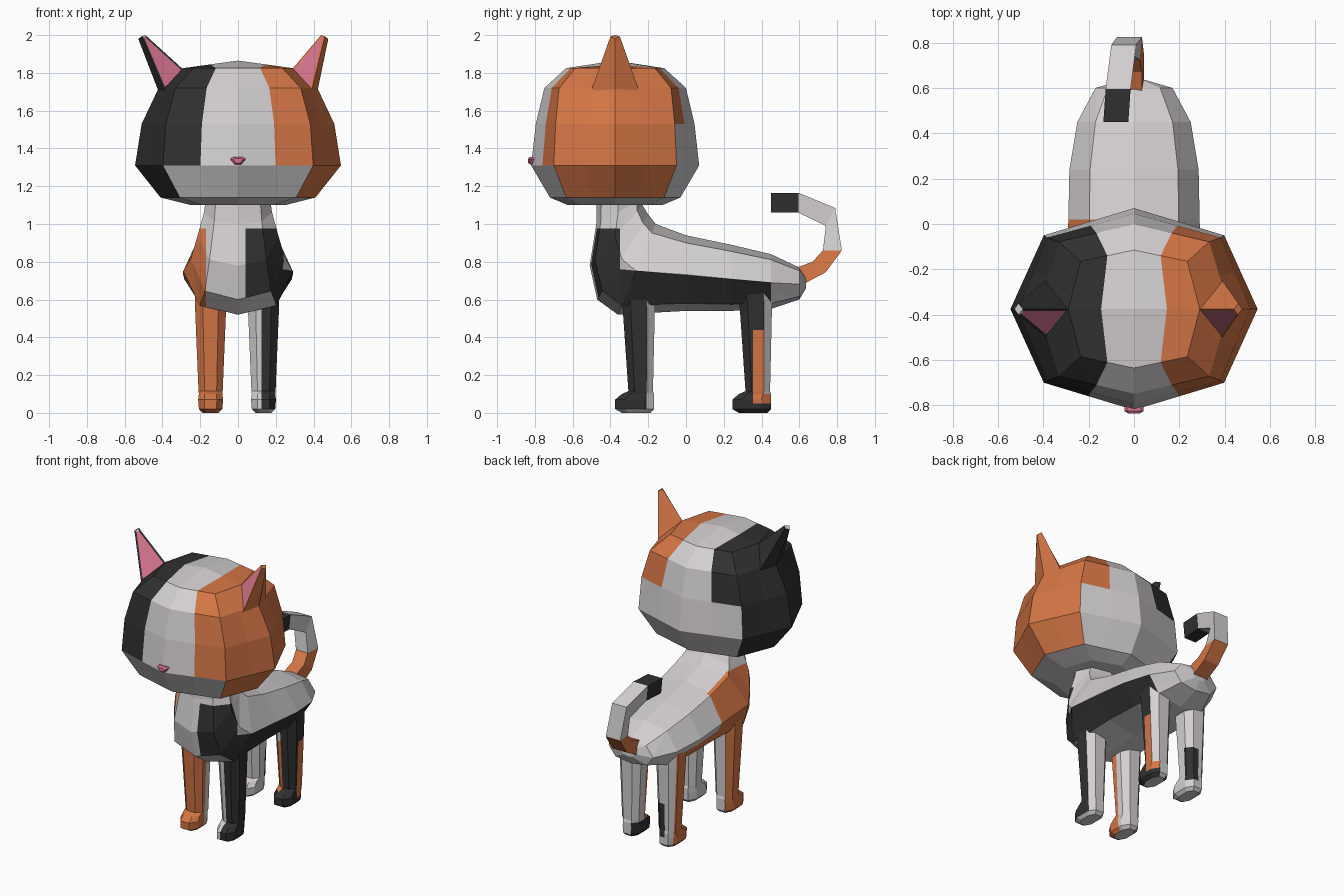
import bpy, bmesh, math
from mathutils import Vector

if "Cube" in bpy.data.objects:
    bpy.data.objects.remove(bpy.data.objects["Cube"])

COLORS = {"white_fur": (0.66, 0.63, 0.64), "black_fur": (0.03, 0.03, 0.03),
          "orange_fur": (0.66, 0.18, 0.06), "pink_skin": (0.70, 0.18, 0.28)}
WHITE, BLACK, ORANGE, PINK = range(4)
MATS = []
for name, c in COLORS.items():
    m = bpy.data.materials.new(name)
    m.diffuse_color = (*c, 1)
    m.use_nodes = True
    m.node_tree.nodes["Principled BSDF"].inputs["Base Color"].default_value = m.diffuse_color
    MATS.append(m)


def loft(rings, caps=(True, True)):
    """Skin a list of equal-length point rings."""
    bm = bmesh.new()
    vs = [[bm.verts.new(p) for p in r] for r in rings]
    n = len(vs[0])
    for a, b in zip(vs, vs[1:]):
        for i in range(n):
            bm.faces.new((a[i], a[(i + 1) % n], b[(i + 1) % n], b[i]))
    if caps[0]:
        bm.faces.new(vs[0])
    if caps[1]:
        bm.faces.new(vs[-1])
    return bm, vs


def cut(bm, *planes):
    """Split faces along planes so colour patches have clean borders."""
    for co, no in planes:
        bmesh.ops.bisect_plane(bm, geom=bm.verts[:] + bm.edges[:] + bm.faces[:],
                               dist=1e-5, plane_co=co, plane_no=no)


def finish(bm, name, rule):
    bmesh.ops.recalc_face_normals(bm, faces=bm.faces[:])
    bm.normal_update()
    for f in bm.faces:
        f.material_index = rule(f.calc_center_median(), f.normal)
    me = bpy.data.meshes.new(name)
    bm.to_mesh(me)
    bm.free()
    for m in MATS:
        me.materials.append(m)
    ob = bpy.data.objects.new(name, me)
    bpy.context.collection.objects.link(ob)
    return ob


X, Y, Z = Vector((1, 0, 0)), Vector((0, 1, 0)), Vector((0, 0, 1))


# Head: eight-sided rings with edge midpoints that carry the colour borders
def head_ring(z, rx, ry, k):
    base = [(0, -1), (k, -k), (1, 0), (k, k), (0, 1), (-k, k), (-1, 0), (-k, -k)]
    pts = []
    for (ax, ay), (bx, by) in zip(base, base[1:] + base[:1]):
        pts += [(ax, ay), ((ax + bx) / 2, (ay + by) / 2)]
    return [(x * rx, -0.375 + y * ry, z) for x, y in pts]


bm, vs = loft([head_ring(*r) for r in (
    (1.10, 0.25, 0.25, 0.75), (1.14, 0.41, 0.345, 0.75), (1.31, 0.545, 0.445, 0.73),
    (1.53, 0.51, 0.42, 0.75), (1.72, 0.42, 0.375, 0.79), (1.825, 0.29, 0.26, 0.81))],
    (True, False))
t = vs[-1]
mid = bm.verts.new((0, -0.375, 1.865))
right = bm.verts.new((0.145, -0.375, 1.845))
left = bm.verts.new((-0.145, -0.375, 1.845))
for q in ((t[0], t[1], right, mid), (t[1], t[2], t[3], t[4], right),
          (t[4], t[5], t[6], t[7], right), (t[7], t[8], mid, right),
          (t[8], t[9], left, mid), (t[9], t[10], t[11], t[12], left),
          (t[12], t[13], t[14], t[15], left), (t[15], t[0], mid, left)):
    bm.faces.new(q)


def head_rule(c, n):
    side = ORANGE if c.x > 0 else BLACK
    if c.z < 1.14:
        return WHITE
    if c.z < 1.31:
        return side if abs(n.x) > 0.5 else WHITE
    if c.z < 1.53 and n.y > 0.6:
        return WHITE
    return side if abs(c.x) > 0.13 else WHITE


finish(bm, "head", head_rule)

# Ears: tapered four-sided spikes with an inset pink inner face
for s, tip, name in ((1, 0.46, "right_ear"), (-1, 0.51, "left_ear")):
    base = [(0.27 * s, -0.375, 1.80), (0.39 * s, -0.50, 1.71),
            (0.42 * s, -0.375, 1.70), (0.39 * s, -0.25, 1.71)]
    top = [((tip - 0.02) * s, -0.375, 2.0), (tip * s, -0.40, 1.993),
           ((tip + 0.018) * s, -0.375, 1.98), (tip * s, -0.35, 1.993)]
    bm, vs = loft([base, top])
    bmesh.ops.recalc_face_normals(bm, faces=bm.faces[:])
    bm.faces.ensure_lookup_table()
    inner = bm.faces[0]
    bmesh.ops.inset_region(bm, faces=[inner], thickness=0.012, use_even_offset=True)
    ic = inner.calc_center_median()
    fur = ORANGE if s > 0 else BLACK
    finish(bm, name, lambda c, n: PINK if (c - ic).length < 1e-4 else
           WHITE if s < 0 and c.z > 1.985 else fur)

# Nose: small flattened wedge
outline = [(-0.042, 1.345), (-0.03, 1.355), (0.03, 1.355), (0.042, 1.345),
           (0.018, 1.315), (-0.018, 1.315)]
bm, vs = loft([[(x, -0.79, z) for x, z in outline],
               [(x, -0.825, z) for x, z in outline],
               [(x * 0.6, -0.836, 1.335 + (z - 1.335) * 0.6) for x, z in outline]])
finish(bm, "nose", lambda c, n: PINK)


# Body: tilting eight-sided sections from the rump up into the neck
def section(ty, tz, by, bz, w):
    prof = [(0, 0), (0.68, 0.1), (1, 0.52), (0.7, 0.9), (0, 1),
            (-0.7, 0.9), (-1, 0.52), (-0.68, 0.1)]
    return [(x * w, ty + (by - ty) * f, tz + (bz - tz) * f) for x, f in prof]


bm, vs = loft([section(*r) for r in (
    (0.635, 0.72, 0.635, 0.66, 0.05), (0.60, 0.77, 0.60, 0.60, 0.17),
    (0.45, 0.84, 0.45, 0.55, 0.25), (0.24, 0.89, 0.24, 0.54, 0.285),
    (0.0, 0.94, 0.0, 0.54, 0.29), (-0.16, 1.0, -0.36, 0.52, 0.29),
    (-0.20, 1.05, -0.47, 0.60, 0.25), (-0.23, 1.10, -0.51, 0.78, 0.215),
    (-0.235, 1.13, -0.475, 1.0, 0.18), (-0.24, 1.2, -0.47, 1.2, 0.16))])


def flank(y):
    return 0.73 - 0.0875 * y


cut(bm, ((0, 0, 0.975), Z), ((0, -0.35, 0), Y), ((0.04, 0, 0), X), ((-0.17, 0, 0), X),
    ((0, 0, 0.73), Vector((0, 0.0875, 1))), ((0, 0, 0.67), Vector((0, 0.0875, 1))),
    ((0, 0.45, 0), Y), ((0, 0.02, 0), Y))


def body_rule(c, n):
    if c.y > 0.45 or n.z < -0.8 or c.z > 0.975:
        return WHITE
    if c.x > 0.04 and (c.z < flank(c.y) or c.y < -0.35):
        return WHITE if n.z < -0.6 and n.y < -0.4 else BLACK
    if c.x < -0.17 and (c.y < 0.02 or c.z < flank(c.y) - 0.06):
        return ORANGE
    return WHITE


finish(bm, "body", body_rule)


# Legs: octagonal columns flaring forward into a paw
def leg(name, cx, y0, cuts, rule):
    rows = ((0.0, -0.15, 0.0, 0.042), (0.02, -0.185, 0.02, 0.062),
            (0.07, -0.185, 0.02, 0.066), (0.1, -0.15, 0.02, 0.062),
            (0.115, -0.115, 0.015, 0.064), (0.55, -0.145, 0.025, 0.082),
            (0.68, -0.155, 0.025, 0.085))
    shape = [(0.5, -1), (1, -0.5), (1, 0.5), (0.5, 1), (-0.5, 1), (-1, 0.5),
             (-1, -0.5), (-0.5, -1)]
    rings = []
    for z, a, b, w in rows:
        rings.append([(cx + x * w, y0 + (a + b) / 2 + y * (b - a) / 2, z) for x, y in shape])
    bm, _ = loft(rings)
    cut(bm, *cuts)
    finish(bm, name, rule)


def px(v): return ((v, 0, 0), X)
def py(v): return ((0, v, 0), Y)
def pz(v): return ((0, 0, v), Z)


leg("front_right_leg", 0.135, -0.19, [px(0.125), py(-0.21), pz(0.17), pz(0.05)],
    lambda c, n: WHITE if c.x < 0.125 or n.y > 0.6 or c.z < 0.015
    or (c.y > -0.21 and c.z < 0.17) else BLACK)
leg("front_left_leg", -0.145, -0.19, [px(-0.17), py(-0.25)],
    lambda c, n: ORANGE if (c.y < -0.25 or c.x < -0.17) and n.z > -0.9 and n.y < 0.9
    else WHITE)


def hind_right(c, n):
    if n.z < -0.9 or n.y > 0.6:
        return WHITE
    if c.x < 0.12:
        return BLACK if c.z < 0.1 else ORANGE if c.y < 0.36 and c.z < 0.45 else WHITE
    return ORANGE if c.y > 0.355 and 0.05 < c.z < 0.44 else BLACK


leg("hind_right_leg", 0.135, 0.43, [px(0.12), py(0.355), pz(0.05), pz(0.44)], hind_right)


def hind_left(c, n):
    if n.z < -0.9:
        return WHITE
    if c.y > 0.40 and 0.07 < c.z < 0.3 and c.x > -0.15:
        return BLACK
    return ORANGE if c.x < -0.15 and c.y < 0.42 else WHITE


leg("hind_left_leg", -0.145, 0.43, [px(-0.15), py(0.40), py(0.42), pz(0.07), pz(0.3)],
    hind_left)

# Tail: square tube curling up and forward (x, outer y/z, inner y/z)
path = ((-0.01, 0.60, 0.67, 0.56, 0.76), (-0.01, 0.74, 0.745, 0.67, 0.80),
        (-0.02, 0.825, 0.86, 0.725, 0.86), (-0.045, 0.79, 1.085, 0.74, 0.99),
        (-0.07, 0.595, 1.165, 0.595, 1.06), (-0.08, 0.45, 1.165, 0.45, 1.06))
bm, vs = loft([[(x - 0.055, oy, oz), (x + 0.055, oy, oz),
                (x + 0.045, iy, iz), (x - 0.045, iy, iz)] for x, oy, oz, iy, iz in path])
finish(bm, "tail", lambda c, n: ORANGE if c.z < 0.861 else
       BLACK if c.y < 0.59 else WHITE)
